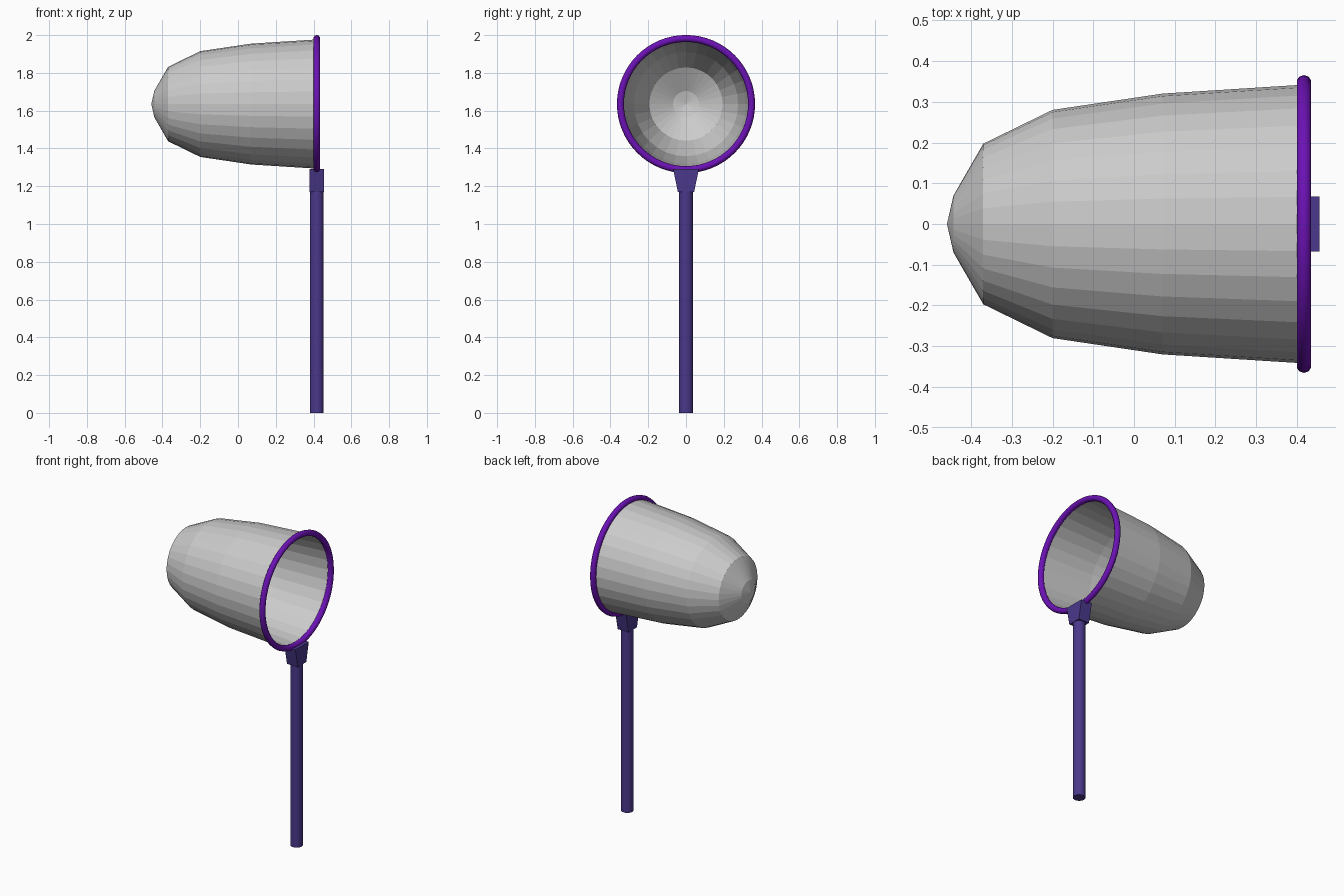
import bpy, bmesh
from math import sin, cos, pi

if "Cube" in bpy.data.objects:
    bpy.data.objects.remove(bpy.data.objects["Cube"])

RIM_X, RIM_Z = 0.417, 1.635


def material(name, rgb):
    m = bpy.data.materials.new(name)
    m.diffuse_color = (*rgb, 1)
    m.use_nodes = True
    m.node_tree.nodes["Principled BSDF"].inputs["Base Color"].default_value = m.diffuse_color
    return m


def make_object(name, bm, mat=None):
    bmesh.ops.recalc_face_normals(bm, faces=bm.faces)
    mesh = bpy.data.meshes.new(name)
    bm.to_mesh(mesh)
    bm.free()
    ob = bpy.data.objects.new(name, mesh)
    bpy.context.collection.objects.link(ob)
    if mat:
        mesh.materials.append(mat)
    return ob


purple = material("rim_purple", (0.15, 0.006, 0.46))
indigo = material("handle_indigo", (0.07, 0.04, 0.26))

# Net bag: faceted profile (x, radius) revolved about the x axis, open at the rim
profile = [(RIM_X, 0.342), (0.07, 0.320), (-0.20, 0.280), (-0.37, 0.197), (-0.443, 0.070)]
SIDES = 32
bm = bmesh.new()
rings = []
for x, r in profile:
    angles = [2 * pi * i / SIDES for i in range(SIDES)]
    rings.append([bm.verts.new((x, r * cos(a), RIM_Z + r * sin(a))) for a in angles])
tip = bm.verts.new((-0.459, 0, RIM_Z))
for i in range(SIDES):
    j = (i + 1) % SIDES
    for a, b in zip(rings, rings[1:]):
        bm.faces.new((a[i], a[j], b[j], b[i]))
    bm.faces.new((rings[-1][i], rings[-1][j], tip))
net = make_object("net_bag", bm)
thickness = net.modifiers.new("thickness", 'SOLIDIFY')
thickness.thickness = 0.004
thickness.offset = -1

# Hoop around the mouth of the net
bpy.ops.mesh.primitive_torus_add(major_radius=0.347, minor_radius=0.0185,
                                 major_segments=64, minor_segments=10,
                                 location=(RIM_X, 0, RIM_Z), rotation=(0, pi / 2, 0))
hoop = bpy.context.object
hoop.name = "hoop"
hoop.data.materials.append(purple)
bpy.ops.object.shade_smooth_by_angle(angle=pi / 3)

# Handle pole
bpy.ops.mesh.primitive_cylinder_add(vertices=24, radius=0.0365, depth=1.2,
                                    location=(RIM_X, 0, 0.6))
pole = bpy.context.object
pole.name = "handle_pole"
pole.data.materials.append(indigo)
bpy.ops.object.shade_smooth_by_angle(angle=pi / 6)

# Socket: block flaring sideways towards the hoop
bm = bmesh.new()
bmesh.ops.create_cube(bm, size=1)
for v in bm.verts:
    top = v.co.z > 0
    v.co = (RIM_X + v.co.x * 0.077, v.co.y * (0.136 if top else 0.086), 1.29 if top else 1.17)
make_object("socket", bm, indigo)
